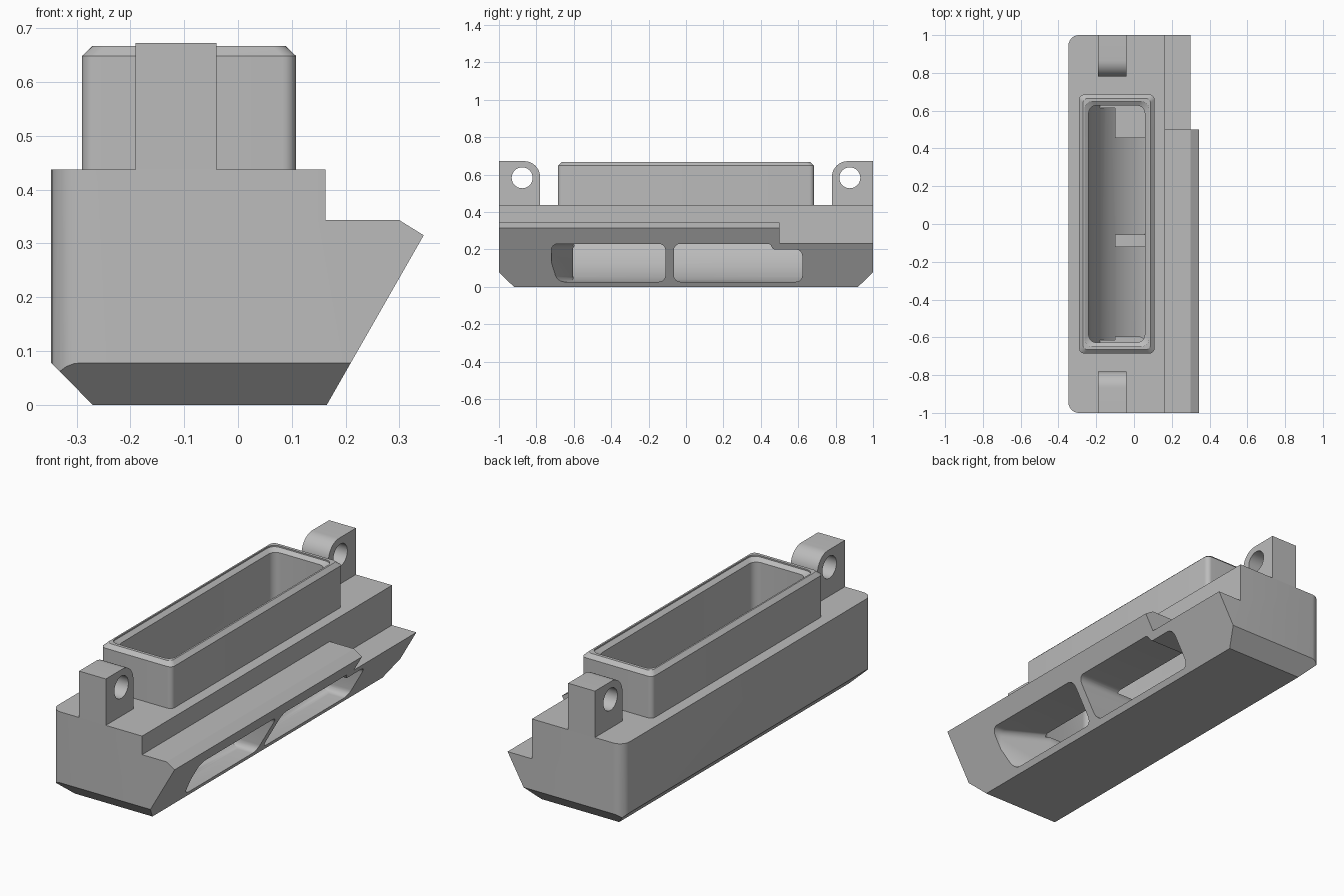
import bpy, bmesh, math
from mathutils import Vector

if "Cube" in bpy.data.objects:
    bpy.data.objects.remove(bpy.data.objects["Cube"], do_unlink=True)

grey = bpy.data.materials.new("plain grey")
grey.use_nodes = True
grey.diffuse_color = (0.5, 0.5, 0.5, 1)
grey.node_tree.nodes["Principled BSDF"].inputs["Base Color"].default_value = grey.diffuse_color


def fillet(pts, radii, steps=6):
    """Round the corners of a 2D outline; radii is one value or one per corner."""
    if not isinstance(radii, (list, tuple)):
        radii = [radii] * len(pts)
    pts = [Vector(p) for p in pts]
    out = []
    for i, (p, r) in enumerate(zip(pts, radii)):
        if not r:
            out.append(p)
            continue
        a = p + (pts[i - 1] - p).normalized() * r
        b = p + (pts[(i + 1) % len(pts)] - p).normalized() * r
        w = math.sqrt(0.5)
        for k in range(steps + 1):
            t = k / steps
            c0, c1, c2 = (1 - t) ** 2, 2 * w * t * (1 - t), t * t
            out.append((a * c0 + p * c1 + b * c2) / (c0 + c1 + c2))
    return out


def rect(a0, a1, b0, b1):
    return [(a0, b0), (a1, b0), (a1, b1), (a0, b1)]


def loft(name, rings, axis):
    """Solid through (outline, position) rings stacked along an axis."""
    bm = bmesh.new()
    loops = []
    for outline, d in rings:
        loop = []
        for u, v in outline:
            co = {"x": (d, u, v), "y": (u, d, v), "z": (u, v, d)}[axis]
            loop.append(bm.verts.new(co))
        loops.append(loop)
    bm.faces.new(loops[0])
    bm.faces.new(loops[-1])
    for lo, hi in zip(loops, loops[1:]):
        for i in range(len(lo)):
            j = (i + 1) % len(lo)
            bm.faces.new((lo[i], lo[j], hi[j], hi[i]))
    bmesh.ops.recalc_face_normals(bm, faces=bm.faces)
    mesh = bpy.data.meshes.new(name)
    bm.to_mesh(mesh)
    bm.free()
    mesh.materials.append(grey)
    ob = bpy.data.objects.new(name, mesh)
    bpy.context.collection.objects.link(ob)
    return ob


def prism(name, outline, axis, lo, hi):
    return loft(name, [(outline, lo), (outline, hi)], axis)


def select(ob):
    bpy.ops.object.select_all(action="DESELECT")
    ob.select_set(True)
    bpy.context.view_layer.objects.active = ob


def combine(ob, other, operation, keep=False):
    mod = ob.modifiers.new("cut", "BOOLEAN")
    mod.operation, mod.object, mod.solver = operation, other, "EXACT"
    select(ob)
    bpy.ops.object.modifier_apply(modifier=mod.name)
    if not keep:
        bpy.data.objects.remove(other, do_unlink=True)


# Main body: cross-section, rounded back corners, chamfered bottom ends
section = [(-0.27, 0), (0.165, 0), (0.345, 0.315), (0.3, 0.343), (0.163, 0.343),
           (0.163, 0.437), (-0.347, 0.437), (-0.347, 0.078)]
body = prism("body", section, "y", -1.1, 1.1)
plan = fillet(rect(-0.347, 0.5, -1, 1), [0.055, 0, 0, 0.055])
combine(body, prism("plan_cutter", plan, "z", -0.1, 0.6), "INTERSECT")
ends = [(-0.92, 0), (0.92, 0), (1.1, 0.1755), (1.1, 0.6), (-1.1, 0.6), (-1.1, 0.1755)]
combine(body, prism("end_cutter", ends, "x", -0.6, 0.6), "INTERSECT")

# Lower ledge at the back of the lip
combine(body, prism("ledge_cutter", rect(0.163, 0.6, 0.5, 1.2), "z", 0.235, 0.4), "DIFFERENCE")

# Collar with chamfered rim
def collar_ring(inset):
    return fillet(rect(-0.29 + inset, 0.108 - inset, -0.685 + inset, 0.685 - inset), 0.025)

collar = loft("collar", [(collar_ring(0), 0.43), (collar_ring(0), 0.648),
                         (collar_ring(0.02), 0.667)], "z")


# Cavity: open pocket with a flared mouth, leading to two side windows
def mouth(grow):
    return fillet(rect(-0.24 - grow, 0.057 + grow, -0.627 - grow, 0.627 + grow), 0.04)

cavity = loft("cavity_cutter", [(mouth(0), 0.22), (mouth(0), 0.645),
                                (mouth(0.022), 0.66), (mouth(0.022), 0.75)], "z")
back = prism("back_cutter", rect(-0.3, -0.1, -0.615, 0.615), "z", -0.05, 0.3)
combine(cavity, back, "UNION")


def front_window(start):
    return fillet(rect(start, -0.11, 0.027, 0.23), 0.035)

window = loft("front_window_cutter", [(front_window(-0.605), -0.3), (front_window(-0.605), 0.03),
                                      (front_window(-0.72), 0.24), (front_window(-0.72), 0.5)], "x")
combine(cavity, window, "UNION")
notched = fillet([(-0.065, 0.027), (0.622, 0.027), (0.622, 0.2), (0.465, 0.2),
                  (0.45, 0.23), (-0.065, 0.23)], [0.035, 0.035, 0.035, 0.01, 0.01, 0.035])
combine(cavity, prism("back_window_cutter", notched, "x", -0.3, 0.5), "UNION")

# Curved duct floor sweeping from the back wall out to the windows
floor = []
for k in range(17):
    t = math.pi / 2 * k / 16
    floor.append((-0.245 + 0.415 * (1 - math.cos(t)), 0.45 - 0.43 * math.sin(t)))
duct = floor + [(0.7, 0.02), (0.7, 0.9), (-0.3, 0.9), (-0.3, 0.45)]
combine(cavity, prism("duct_cutter", duct, "y", -1, 1), "INTERSECT")
combine(body, cavity, "DIFFERENCE", keep=True)
combine(collar, cavity, "DIFFERENCE")

# Pierced mounting lugs at both ends
lugs = []
for name, s in (("front_lug", -1), ("back_lug", 1)):
    outline = fillet([(s, 0.437), (s, 0.672), (s * 0.78, 0.672), (s * 0.78, 0.437)],
                     [0, 0, 0.085, 0], 10)
    lug = prism(name, outline, "x", -0.19, -0.04)
    hole = [(s * 0.876 + 0.056 * math.cos(math.tau * k / 32),
             0.583 + 0.056 * math.sin(math.tau * k / 32)) for k in range(32)]
    combine(lug, prism("hole_cutter", hole, "x", -0.4, 0.2), "DIFFERENCE")
    lugs.append(lug)

for ob in [body, collar] + lugs:
    select(ob)
    bpy.ops.object.shade_smooth_by_angle(angle=math.radians(30))
